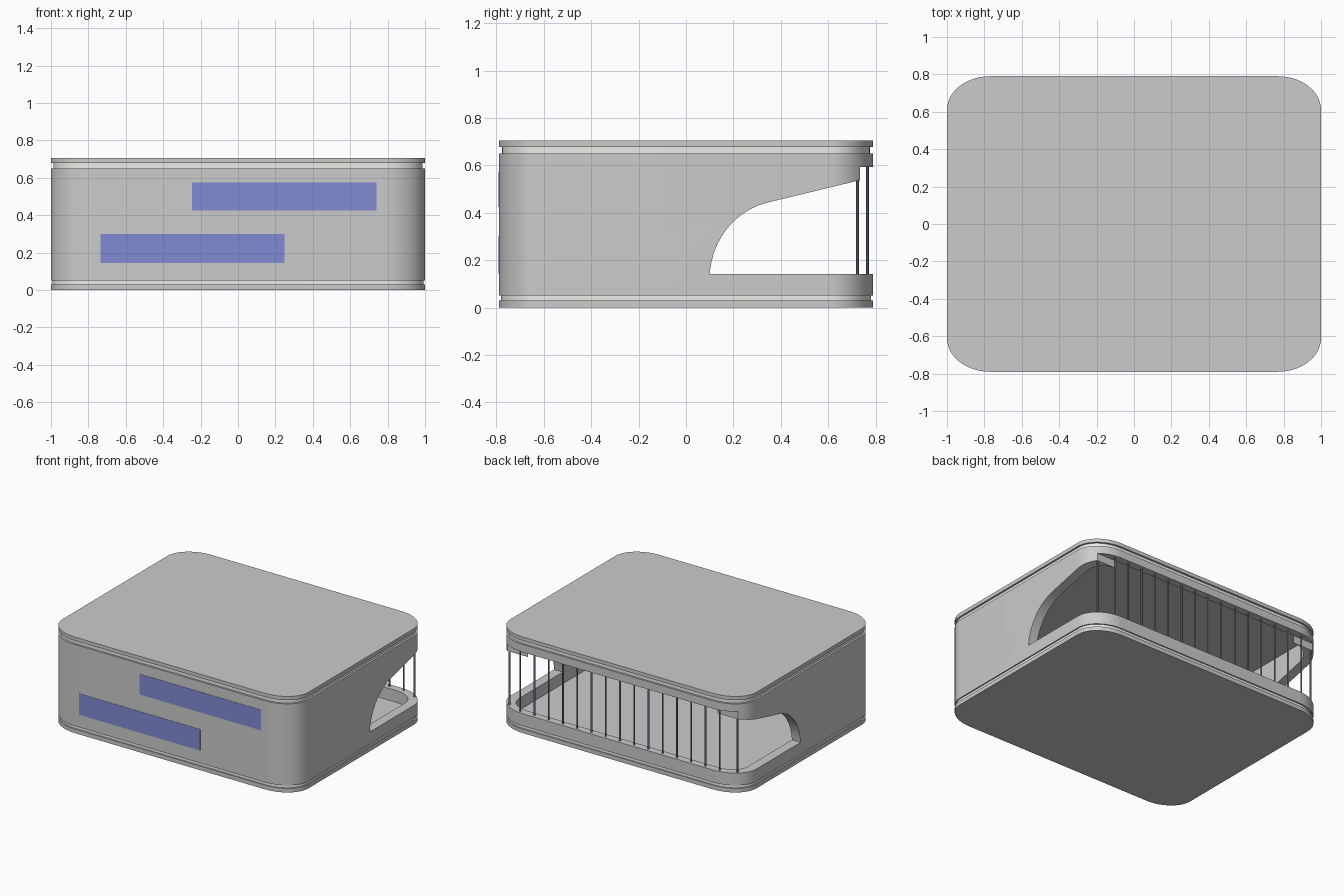
import bpy, bmesh, math

if "Cube" in bpy.data.objects:
    bpy.data.objects.remove(bpy.data.objects["Cube"])

HX, HY, RX, RY = 1.0, 0.79, 0.23, 0.18   # footprint half sizes and corner radii
TX, TY = 0.07, 0.055                     # wall thickness


def outline(ix=0.0, iy=0.0, seg=14):
    """Rounded rectangle, inset by ix / iy."""
    pts = []
    for k, (sx, sy) in enumerate([(1, 1), (-1, 1), (-1, -1), (1, -1)]):
        for i in range(seg + 1):
            a = math.pi / 2 * (k + i / seg)
            pts.append((sx * (HX - RX) + (RX - ix) * math.cos(a),
                        sy * (HY - RY) + (RY - iy) * math.sin(a)))
    return pts


def material(name, rgb):
    m = bpy.data.materials.new(name)
    m.diffuse_color = (*rgb, 1)
    m.use_nodes = True
    m.node_tree.nodes["Principled BSDF"].inputs["Base Color"].default_value = m.diffuse_color
    return m


def finish(name, bm, mat=None):
    bmesh.ops.recalc_face_normals(bm, faces=bm.faces)
    me = bpy.data.meshes.new(name)
    bm.to_mesh(me)
    bm.free()
    ob = bpy.data.objects.new(name, me)
    bpy.context.collection.objects.link(ob)
    if mat:
        me.materials.append(mat)
    return ob


def smooth(ob):
    bpy.ops.object.select_all(action='DESELECT')
    ob.select_set(True)
    bpy.context.view_layer.objects.active = ob
    bpy.ops.object.shade_smooth_by_angle(angle=math.radians(30))


def prism(name, lower, upper, mat=None):
    """Solid between two matching loops of 3D points."""
    bm = bmesh.new()
    a = [bm.verts.new(p) for p in lower]
    b = [bm.verts.new(p) for p in upper]
    n = len(a)
    bm.faces.new(a)
    bm.faces.new(b)
    for i in range(n):
        j = (i + 1) % n
        bm.faces.new((a[i], a[j], b[j], b[i]))
    return finish(name, bm, mat)


def slab(name, z0, z1, inset=0.0, mat=None):
    pts = outline(inset, inset)
    ob = prism(name, [(x, y, z0) for x, y in pts], [(x, y, z1) for x, y in pts], mat)
    smooth(ob)
    return ob


def box(name, x0, x1, y0, y1, z0, z1, mat=None):
    c = [(x0, y0), (x1, y0), (x1, y1), (x0, y1)]
    return prism(name, [(x, y, z0) for x, y in c], [(x, y, z1) for x, y in c], mat)


trim = material("pale_trim", (0.86, 0.84, 0.80))
glass = material("blue_glass", (0.22, 0.26, 0.66))
metal = material("dark_metal", (0.22, 0.23, 0.34))

# Floor and roof slabs with recessed pale bands
slab("base_slab", 0.0, 0.03)
slab("base_band", 0.03, 0.052, 0.009, trim)
slab("roof_band", 0.648, 0.678, 0.014, trim)
slab("roof_slab", 0.678, 0.705)
slab("floor", 0.05, 0.056, 0.03)
slab("ceiling", 0.645, 0.65, 0.03)

# Hollow wall ring
bm = bmesh.new()
loops = []
for pts, z in [(outline(), 0.052), (outline(), 0.65),
               (outline(TX, TY), 0.65), (outline(TX, TY), 0.052)]:
    loops.append([bm.verts.new((x, y, z)) for x, y in pts])
n = len(loops[0])
for k in range(4):
    p, q = loops[k], loops[(k + 1) % 4]
    for i in range(n):
        j = (i + 1) % n
        bm.faces.new((p[i], p[j], q[j], q[i]))
wall = finish("outer_wall", bm)

# Terrace opening: arched side profile swept across the full width
P = [(0.10, 0.142), (0.11, 0.28), (0.20, 0.41), (0.35, 0.445)]
profile = []
for i in range(17):
    t = i / 16
    w = [(1 - t) ** 3, 3 * t * (1 - t) ** 2, 3 * t * t * (1 - t), t ** 3]
    profile.append(tuple(sum(w[k] * P[k][c] for k in range(4)) for c in (0, 1)))
profile += [(0.735, 0.538), (0.735, 0.593), (0.95, 0.593), (0.95, 0.142)]
cutter = prism("opening_cutter", [(-1.2, y, z) for y, z in profile],
               [(1.2, y, z) for y, z in profile])
mod = wall.modifiers.new("opening", 'BOOLEAN')
mod.operation = 'DIFFERENCE'
mod.solver = 'EXACT'
mod.object = cutter
bpy.context.view_layer.objects.active = wall
bpy.ops.object.modifier_apply(modifier=mod.name)
bpy.data.objects.remove(cutter)
smooth(wall)

# Front strip windows running through the wall
box("upper_window", -0.245, 0.74, -HY - 0.002, -HY + TY + 0.003, 0.425, 0.575, glass)
box("lower_window", -0.735, 0.248, -HY - 0.002, -HY + TY + 0.003, 0.145, 0.30, glass)

# Row of slim posts along the back opening, the end ones following the corners
for i in range(-8, 9):
    x = i * 0.1157
    y = 0.724 if abs(i) == 8 else 0.766
    bm = bmesh.new()
    bmesh.ops.create_cone(bm, cap_ends=True, segments=12, radius1=0.006,
                          radius2=0.006, depth=0.47)
    bmesh.ops.translate(bm, verts=bm.verts, vec=(x, y, 0.367))
    smooth(finish("back_post", bm, metal))
